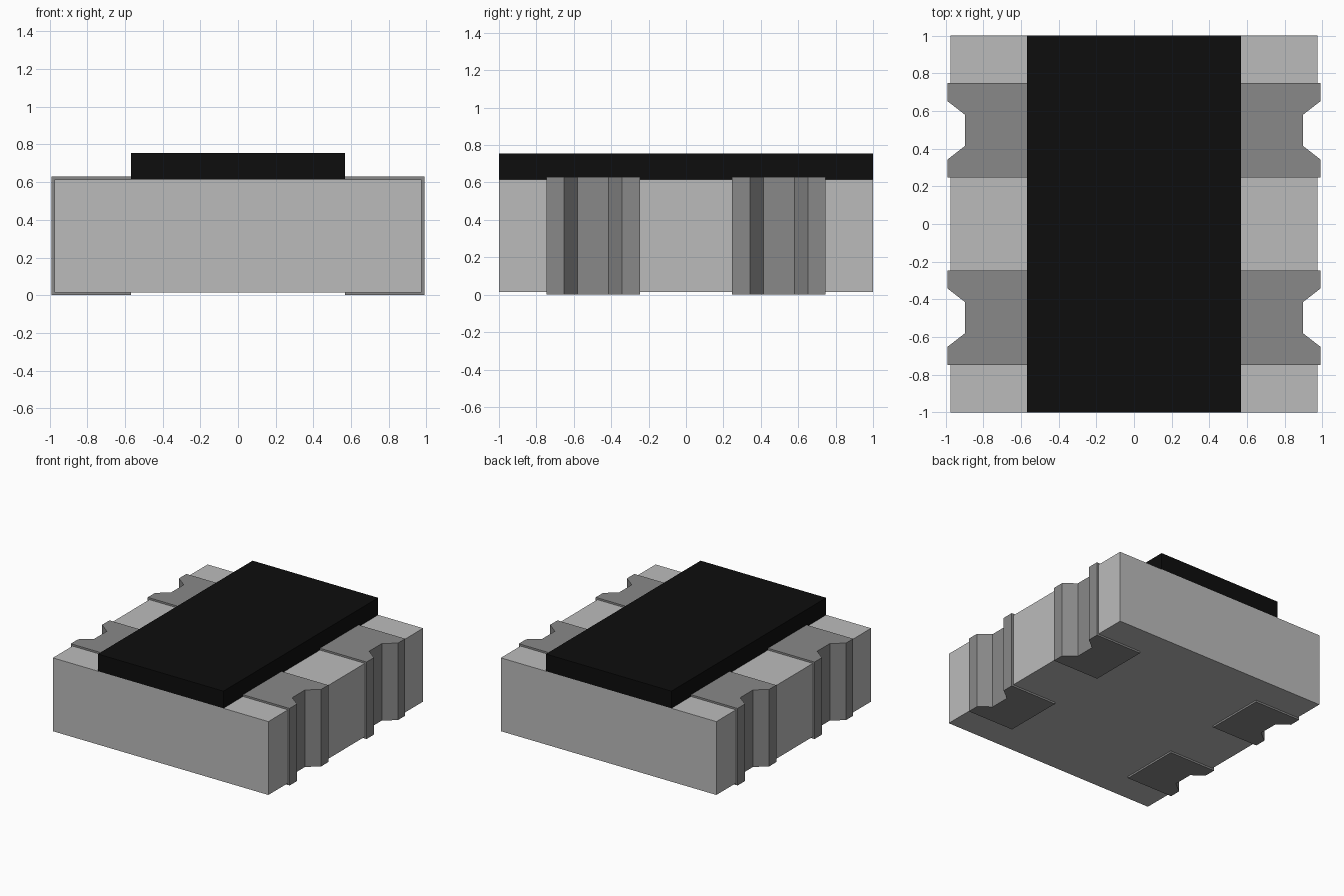
import bpy
import bmesh

cube = bpy.data.objects.get("Cube")
if cube:
    bpy.data.objects.remove(cube, do_unlink=True)

# Main dimensions
HALF_X, HALF_Y = 0.975, 1.0
PLATE = 0.015                      # metal thickness
BODY_LOW, BODY_HIGH, COVER_HIGH = PLATE, 0.615, 0.755
COVER_X = 0.568
PITCH, TERMINAL_HALF = 0.497, 0.25
MOUTH, FLOOR, DEPTH = 0.155, 0.083, 0.093


def material(name, value):
    mat = bpy.data.materials.new(name)
    mat.use_nodes = True
    colour = (value, value, value, 1)
    mat.diffuse_color = colour
    shader = mat.node_tree.nodes["Principled BSDF"]
    shader.inputs["Base Color"].default_value = colour
    shader.inputs["Roughness"].default_value = 0.6
    return mat


def prism(name, outline, low, high, mat):
    """Extrude a plan outline from one height to another."""
    bm = bmesh.new()
    base = bm.faces.new([bm.verts.new((x, y, low)) for x, y in outline])
    result = bmesh.ops.extrude_face_region(bm, geom=[base])
    top = [v for v in result["geom"] if isinstance(v, bmesh.types.BMVert)]
    bmesh.ops.translate(bm, verts=top, vec=(0, 0, high - low))
    bmesh.ops.recalc_face_normals(bm, faces=bm.faces)
    mesh = bpy.data.meshes.new(name)
    bm.to_mesh(mesh)
    bm.free()
    mesh.materials.append(mat)
    obj = bpy.data.objects.new(name, mesh)
    bpy.context.collection.objects.link(obj)
    return obj


def notch(edge_x, centre_y, widen=0.0):
    """Plan points of one tapered edge notch, from front to back."""
    return [(edge_x, centre_y - MOUTH - widen),
            (edge_x - DEPTH, centre_y - FLOOR - widen),
            (edge_x - DEPTH, centre_y + FLOOR + widen),
            (edge_x, centre_y + MOUTH + widen)]


def rectangle(x, y):
    return [(-x, -y), (x, -y), (x, y), (-x, y)]


ceramic = material("light grey ceramic", 0.5)
metal = material("mid grey metal", 0.25)
coating = material("black coating", 0.004)

# Ceramic block with two notches on each long side
right_edge = [(HALF_X, -HALF_Y)]
for centre in (-PITCH, PITCH):
    right_edge += notch(HALF_X, centre, 0.008)
right_edge.append((HALF_X, HALF_Y))
left_edge = [(-x, y) for x, y in reversed(right_edge)]
prism("ceramic_body", right_edge + left_edge, BODY_LOW, BODY_HIGH, ceramic)

# Black cover strip
prism("top_cover", rectangle(COVER_X, HALF_Y), BODY_HIGH, COVER_HIGH, coating)

# Four wrap-around terminals: top pad, bottom pad and notched side wall
for side, side_name in ((1, "left"), (-1, "right")):
    for centre, end_name in ((-PITCH, "front"), (PITCH, "back")):
        front, back = centre - TERMINAL_HALF, centre + TERMINAL_HALF
        outer_x = HALF_X + PLATE
        outer = [(outer_x, front)] + notch(outer_x, centre) + [(outer_x, back)]
        inner = [(HALF_X, front)] + notch(HALF_X, centre, 0.008) + [(HALF_X, back)]
        pad = outer + [(COVER_X, back), (COVER_X, front)]
        wall = outer + inner[::-1]
        label = f"{end_name}_{side_name}_terminal"
        for part, plan, low, high in (
                ("bottom_pad", pad, 0, BODY_LOW),
                ("side_wall", wall, BODY_LOW, BODY_HIGH),
                ("top_pad", pad, BODY_HIGH, BODY_HIGH + PLATE)):
            prism(f"{label}_{part}", [(side * x, y) for x, y in plan],
                  low, high, metal)
